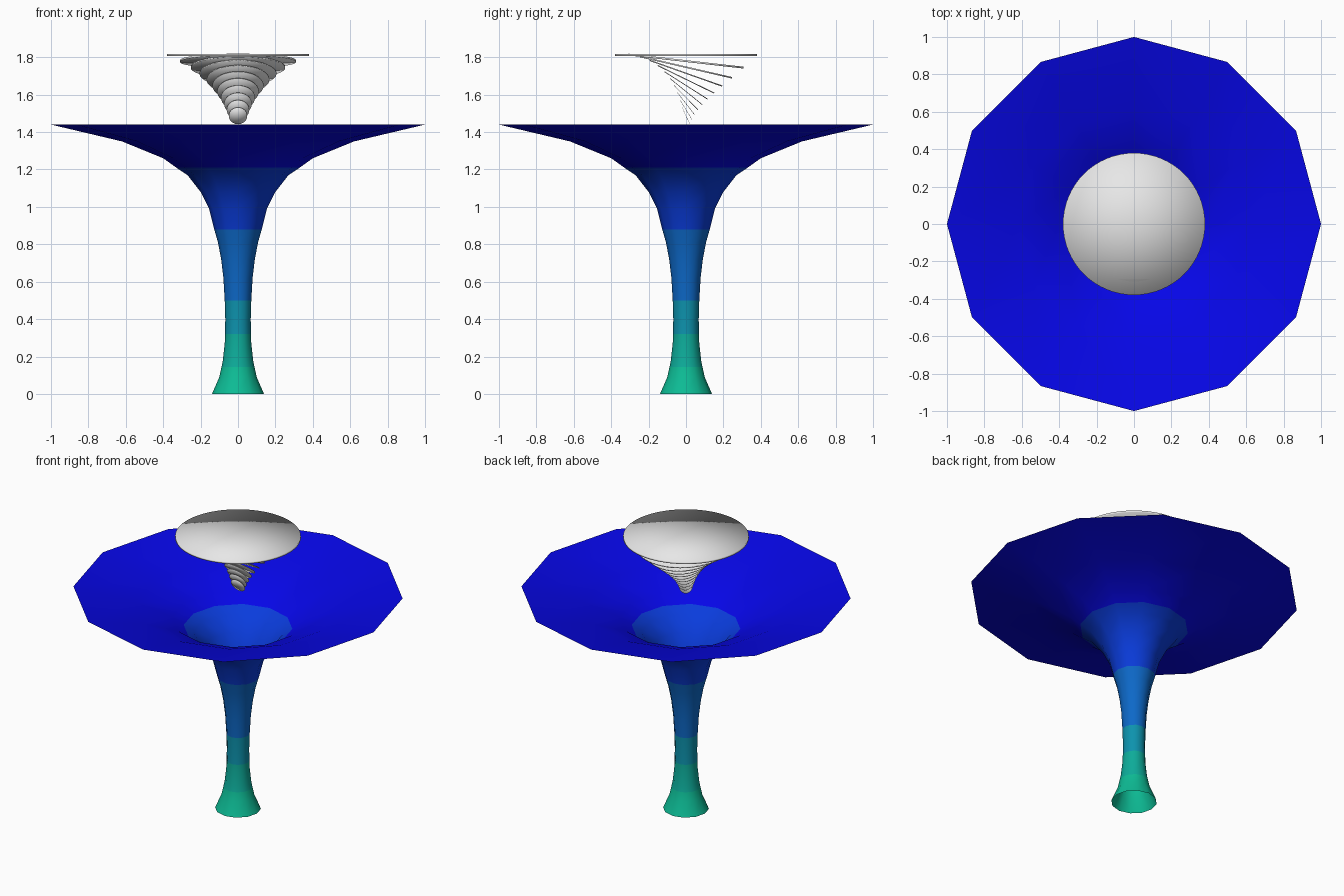
import bpy, bmesh, math
from mathutils import Matrix

if "Cube" in bpy.data.objects:
    bpy.data.objects.remove(bpy.data.objects["Cube"])


def material(name, rgb):
    m = bpy.data.materials.new(name)
    m.diffuse_color = (*rgb, 1)
    m.use_nodes = True
    m.node_tree.nodes["Principled BSDF"].inputs["Base Color"].default_value = m.diffuse_color
    return m


def make_object(name, bm, mats):
    me = bpy.data.meshes.new(name)
    for f in bm.faces:
        f.smooth = True
    bm.to_mesh(me)
    bm.free()
    for m in mats:
        me.materials.append(m)
    ob = bpy.data.objects.new(name, me)
    bpy.context.collection.objects.link(ob)
    return ob


# Horn: open twelve-sided trumpet, coloured in bands by height
bands = [
    (0.145, material("sea green", (0.004, 0.50, 0.30))),
    (0.32, material("teal", (0.004, 0.41, 0.32))),
    (0.50, material("blue teal", (0.004, 0.29, 0.42))),
    (0.88, material("mid blue", (0.004, 0.14, 0.58))),
    (1.21, material("bright blue", (0.003, 0.045, 0.72))),
    (9.0, material("deep blue", (0.002, 0.002, 0.80))),
]
profile = [(0.139, 0), (0.100, 0.09), (0.088, 0.145), (0.081, 0.18), (0.071, 0.27),
           (0.069, 0.32), (0.068, 0.40), (0.071, 0.50), (0.078, 0.62), (0.090, 0.72),
           (0.107, 0.81), (0.127, 0.88), (0.155, 0.99), (0.200, 1.08), (0.270, 1.17),
           (0.330, 1.21), (0.400, 1.26), (0.620, 1.35), (1.0, 1.44)]
SIDES = 12
bm = bmesh.new()
rings = []
for r, z in profile:
    rings.append([bm.verts.new((r * math.cos(math.tau * i / SIDES),
                                r * math.sin(math.tau * i / SIDES), z))
                  for i in range(SIDES)])
for low, high in zip(rings, rings[1:]):
    for i in range(SIDES):
        j = (i + 1) % SIDES
        f = bm.faces.new((low[i], low[j], high[j], high[i]))
        z = f.calc_center_median().z
        f.material_index = next(k for k, b in enumerate(bands) if z < b[0])
make_object("horn", bm, [b[1] for b in bands])

# Discs: shrinking, progressively tilted plates stacked over the horn
grey = material("light grey", (0.8, 0.8, 0.8))
for k in range(11):
    s = 0.815 ** k
    bm = bmesh.new()
    bmesh.ops.create_cone(bm, cap_ends=True, cap_tris=True, segments=64,
                          radius1=0.38, radius2=0.38, depth=0.012)
    bm.transform(Matrix.Translation((0, 0, 1.812 - 0.0325 * k))
                 @ Matrix.Rotation(math.radians(-6.5 * k), 4, 'X')
                 @ Matrix.Scale(s, 4))
    make_object(f"disc_{k + 1}", bm, [grey])
